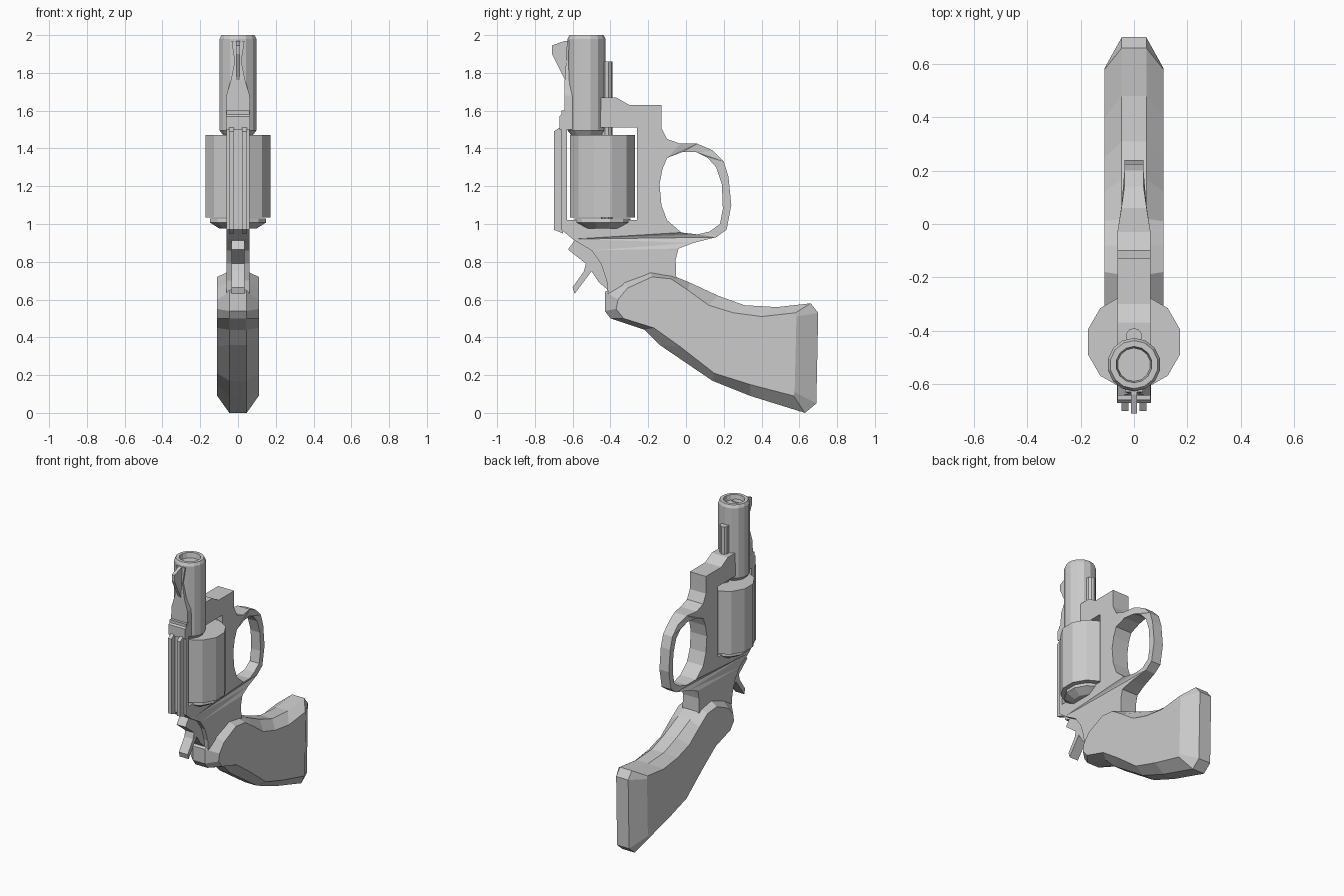
import bpy, bmesh, math

if "Cube" in bpy.data.objects:
    bpy.data.objects.remove(bpy.data.objects["Cube"])


def finish(bm, name):
    bmesh.ops.recalc_face_normals(bm, faces=bm.faces)
    me = bpy.data.meshes.new(name)
    bm.to_mesh(me)
    bm.free()
    ob = bpy.data.objects.new(name, me)
    bpy.context.collection.objects.link(ob)
    return ob


def loft(name, sections):
    """Skin a list of closed, equally long point loops and cap both ends."""
    bm = bmesh.new()
    loops = [[bm.verts.new(p) for p in s] for s in sections]
    n = len(loops[0])
    for a, b in zip(loops, loops[1:]):
        for i in range(n):
            j = (i + 1) % n
            bm.faces.new((a[i], a[j], b[j], b[i]))
    bm.faces.new(loops[0][::-1])
    bm.faces.new(loops[-1])
    return finish(bm, name)


def side(pts, x):
    return [(x, y, z) for y, z in pts]


def prism(name, pts, half, x=0.0):
    """Side profile (y, z) extruded across x."""
    return loft(name, [side(pts, x - half), side(pts, x + half)])


def lathe(name, y, rings, n):
    """Upright turned part from (radius, z) rings."""
    angs = [math.tau * (i + 0.5) / n for i in range(n)]
    return loft(name, [[(r * math.cos(a), y + r * math.sin(a), z) for a in angs]
                       for r, z in rings])


def plate(name, outlines, half):
    """Side profile with holes, made from a filled 2D curve."""
    cu = bpy.data.curves.new(name, 'CURVE')
    cu.dimensions = '2D'
    cu.fill_mode = 'BOTH'
    cu.extrude = half
    for pts in outlines:
        sp = cu.splines.new('POLY')
        sp.points.add(len(pts) - 1)
        for p, (y, z) in zip(sp.points, pts):
            p.co = (y, z, 0, 1)
        sp.use_cyclic_u = True
    tmp = bpy.data.objects.new(name + "_curve", cu)
    bpy.context.collection.objects.link(tmp)
    bpy.context.view_layer.update()
    me = bpy.data.meshes.new_from_object(
        tmp.evaluated_get(bpy.context.evaluated_depsgraph_get()))
    bpy.data.objects.remove(tmp)
    bm = bmesh.new()
    bm.from_mesh(me)
    bmesh.ops.remove_doubles(bm, verts=bm.verts, dist=1e-4)
    for v in bm.verts:                       # local (y, z, x) to world
        v.co = (v.co.z, v.co.x, v.co.y)
    for f in bm.faces:
        f.smooth = False
    return bm


# Frame with drum window and guard loop; the loop gets thinner towards +y
outer = [(-.66, .97), (-.66, 1.6), (-.45, 1.6), (-.45, 1.67), (-.37, 1.67),
         (-.30, 1.63), (-.13, 1.63), (-.13, 1.51), (-.10, 1.45), (-.03, 1.425),
         (.06, 1.425), (.14, 1.39), (.20, 1.33), (.225, 1.25), (.24, 1.10),
         (.215, .97), (.16, .93), (.04, .90), (-.04, .87), (-.055, .81),
         (-.05, .68), (-.35, .58), (-.41, .61), (-.42, .70), (-.45, .79),
         (-.50, .86), (-.60, .92)]
window = [(-.63, 1.02), (-.26, 1.02), (-.26, 1.51), (-.63, 1.51)]
guard = [(-.10, 1.35), (-.02, 1.38), (.055, 1.38), (.115, 1.35), (.16, 1.30),
         (.19, 1.21), (.195, 1.08), (.18, 1.0), (.125, .96), (.06, .945),
         (-.025, .955), (-.10, 1.02), (-.13, 1.10), (-.14, 1.21), (-.125, 1.29)]
bm = plate("frame", [outer, window, guard], 0.062)
for v in bm.verts:
    v.co.x *= 1 - 0.42 * min(1, max(0, (v.co.y + 0.03) / 0.16))
finish(bm, "frame")

# Twin rails along the top strap leave a groove between them
rail = [(-.65, .95), (-.70, .97), (-.70, 1.49), (-.67, 1.51), (-.65, 1.51)]
for s in (-1, 1):
    prism("strap_rail", rail, 0.0125, s * 0.034)

# Rib under the front sight: wide at the frame, narrowing up the barrel
prism("rib_step", [(-.55, 1.50), (-.67, 1.50), (-.67, 1.57), (-.64, 1.60), (-.55, 1.60)], 0.064)
rib = [(1.58, .064, -.642), (1.68, .062, -.642), (1.76, .038, -.642),
       (1.86, .018, -.635), (1.97, .034, -.630)]
loft("sight_rib", [[(-w, -.55, z), (w, -.55, z), (w, y, z), (-w, y, z)] for z, w, y in rib])
prism("front_sight", [(-.60, 1.75), (-.64, 1.76), (-.71, 1.90), (-.71, 1.945),
                      (-.64, 1.97), (-.60, 1.97)], 0.011)

# Barrel with chamfered ends and recessed muzzle
lathe("barrel", -.527, [(.08, 1.47), (.1, 1.495), (.1, 1.98), (.09, 2.0),
                        (.068, 2.0), (.062, 1.965)], 14)

# Drum, its rear shield and the rod through it
lathe("drum", -.442, [(.179, 1.035), (.179, 1.472)], 12)
lathe("rear_shield", -.442, [(.152, 1.03), (.155, 1.008), (.10, .975)], 12)
lathe("ejector_rod", -.42, [(.03, 1.0), (.03, 1.86)], 10)

# Hammer with spur
prism("hammer", [(-.57, .94), (-.625, .865), (-.53, .79), (-.54, .75), (-.60, .665),
                 (-.59, .63), (-.56, .67), (-.50, .75), (-.46, .69), (-.40, .64),
                 (-.40, .85)], 0.034)

# Grip: outer outline in the middle, smaller outline on each flank
mid = [(-.43, .64), (-.43, .54), (-.40, .50), (-.22, .44), (-.14, .36), (.14, .17),
       (.34, .09), (.63, .0), (.69, .05), (.70, .53), (.66, .58), (.48, .56),
       (.31, .57), (.17, .62), (.02, .69), (-.08, .73), (-.19, .75), (-.33, .70)]
flank = [(-.36, .60), (-.37, .55), (-.33, .50), (-.17, .45), (-.03, .35), (.15, .21),
         (.34, .15), (.57, .09), (.575, .11), (.585, .51), (.58, .53), (.40, .51),
         (.25, .53), (.12, .57), (.01, .65), (-.08, .71), (-.18, .72), (-.31, .66)]
loft("grip", [side(flank, -.11), side(mid, -.046), side(mid, .046), side(flank, .11)])
